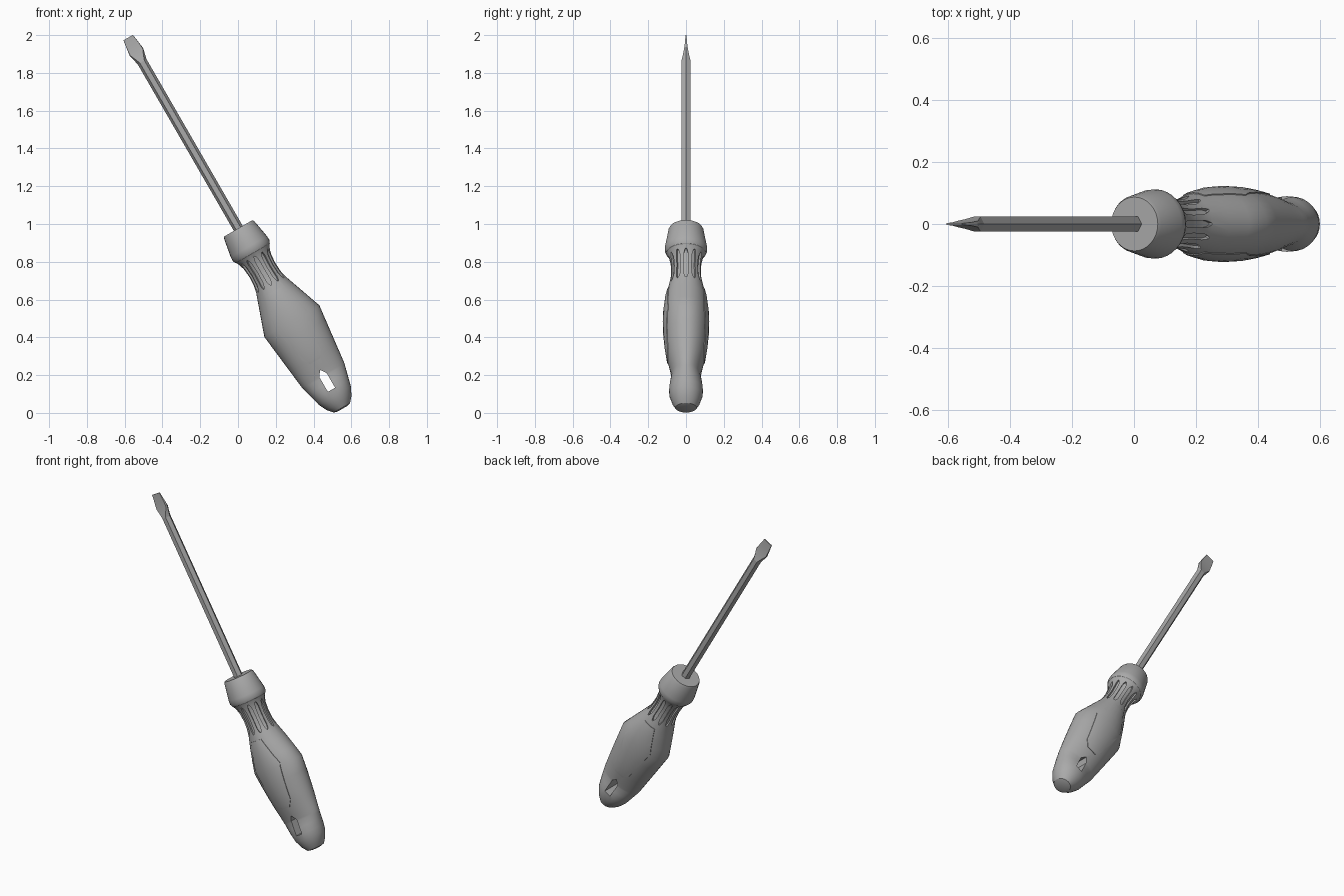
import bpy, bmesh, math
from mathutils import Matrix

cube = bpy.data.objects.get("Cube")
if cube:
    bpy.data.objects.remove(cube)

# The tool is built upright along its own z axis, then tilted into place
TILT = Matrix.Translation((0.55, 0, 0.027)) @ Matrix.Rotation(math.radians(-30), 4, 'Y')

grey = bpy.data.materials.new("grey")
grey.use_nodes = True
grey.diffuse_color = (0.4, 0.4, 0.4, 1)
grey.node_tree.nodes["Principled BSDF"].inputs["Base Color"].default_value = (0.4, 0.4, 0.4, 1)


def loft(name, rings):
    """Skin a list of equal-length point rings and cap both ends."""
    bm = bmesh.new()
    loops = [[bm.verts.new(p) for p in ring] for ring in rings]
    n = len(loops[0])
    for a, b in zip(loops, loops[1:]):
        for i in range(n):
            j = (i + 1) % n
            bm.faces.new((a[i], a[j], b[j], b[i]))
    bm.faces.new(loops[0][::-1])
    bm.faces.new(loops[-1])
    bmesh.ops.recalc_face_normals(bm, faces=bm.faces)
    mesh = bpy.data.meshes.new(name)
    bm.to_mesh(mesh)
    bm.free()
    mesh.materials.append(grey)
    ob = bpy.data.objects.new(name, mesh)
    bpy.context.collection.objects.link(ob)
    return ob


def ellipse(z, rx, ry, n=32):
    return [(rx * math.cos(math.tau * i / n), ry * math.sin(math.tau * i / n), z) for i in range(n)]


def sample(profile, z):
    for (z0, r0), (z1, r1) in zip(profile, profile[1:]):
        if z <= z1:
            return r0 + (r1 - r0) * (z - z0) / (z1 - z0)
    return profile[-1][1]


def prism(name, outline):
    """Extrude an (x, z) outline right through the handle along y."""
    return loft(name, [[(x, y, z) for x, z in outline] for y in (-0.3, 0.3)])


def boolean(ob, cutter, operation):
    mod = ob.modifiers.new("cut", 'BOOLEAN')
    mod.object, mod.operation, mod.solver = cutter, operation, 'EXACT'
    bpy.context.view_layer.objects.active = ob
    bpy.ops.object.modifier_apply(modifier=mod.name)
    bpy.data.objects.remove(cutter)


def mirrored(half):
    return half + [(-x, z) for x, z in reversed(half)]


# Handle: angular in width, softly curved in thickness
width = [(0, 0.05), (0.03, 0.076), (0.075, 0.098), (0.2, 0.13), (0.53, 0.168), (0.75, 0.09),
         (0.79, 0.082), (0.84, 0.079), (0.89, 0.083), (0.925, 0.092), (0.95, 0.105)]
depth = [(0, 0.056), (0.03, 0.073), (0.075, 0.088), (0.11, 0.09), (0.15, 0.086), (0.19, 0.078),
         (0.23, 0.084), (0.3, 0.1), (0.37, 0.11), (0.45, 0.117), (0.53, 0.119), (0.6, 0.116),
         (0.68, 0.106), (0.75, 0.09), (0.79, 0.082), (0.84, 0.079), (0.89, 0.083),
         (0.925, 0.092), (0.95, 0.105)]


def handle_shape(name, swell=1.0):
    levels = sorted({z for z, r in width + depth})
    rings = [ellipse(z, sample(width, z), sample(depth, z) * swell) for z in levels]
    return loft(name, [ellipse(-0.006, 0.03, 0.034)] + rings)


handle = handle_shape("handle")

# Raised grip panels on both broad sides
grip_panels = handle_shape("grip_panels", 1.035)
boolean(grip_panels, prism("panel_outline", mirrored(
    [(0.03, 0.285), (0.06, 0.325), (0.1, 0.55), (0.04, 0.715)])), 'INTERSECT')

# Hanging hole
boolean(handle, prism("hole_cutter", mirrored(
    [(0.022, 0.11), (0.022, 0.2), (0.001, 0.23)])), 'DIFFERENCE')

# Finger grooves round the neck, following its curve
for k in range(12):
    rings = []
    for i in range(13):
        t = i / 12
        z = 0.75 + 0.175 * t
        half = 0.003 + 0.008 * min(1, 8 * t, 8 * (1 - t))
        floor = sample(width, z) - 0.012
        rings.append([(floor, -half, z), (0.15, -half, z), (0.15, half, z), (floor, half, z)])
    cutter = loft("groove_cutter", rings)
    cutter.data.transform(Matrix.Rotation(math.tau * k / 12, 4, 'Z'))
    boolean(handle, cutter, 'DIFFERENCE')

# Collar
collar = loft("collar", [ellipse(z, r, r) for z, r in (
    (0.935, 0.09), (0.945, 0.105), (0.962, 0.112), (0.985, 0.111), (1.085, 0.093), (1.097, 0.087))])


# Hexagonal shaft flowing into the flat blade
def hexagon(z, w, flat, t):
    return [(w, 0, z), (flat, t, z), (-flat, t, z), (-w, 0, z), (-flat, -t, z), (flat, -t, z)]


shaft = loft("shaft", [hexagon(1.08, 0.027, 0.0135, 0.0235), hexagon(2.115, 0.027, 0.0135, 0.0235)])
blade = loft("blade", [hexagon(*r) for r in (
    (2.115, 0.027, 0.0135, 0.0235), (2.145, 0.034, 0.025, 0.016), (2.175, 0.041, 0.038, 0.01),
    (2.215, 0.036, 0.035, 0.005), (2.263, 0.029, 0.0285, 0.003))])

# Place and shade every part
bpy.ops.object.select_all(action='DESELECT')
for ob in (handle, grip_panels, collar, shaft, blade):
    ob.data.transform(TILT)
    ob.select_set(True)
bpy.context.view_layer.objects.active = handle
bpy.ops.object.shade_smooth_by_angle(angle=math.radians(28))
